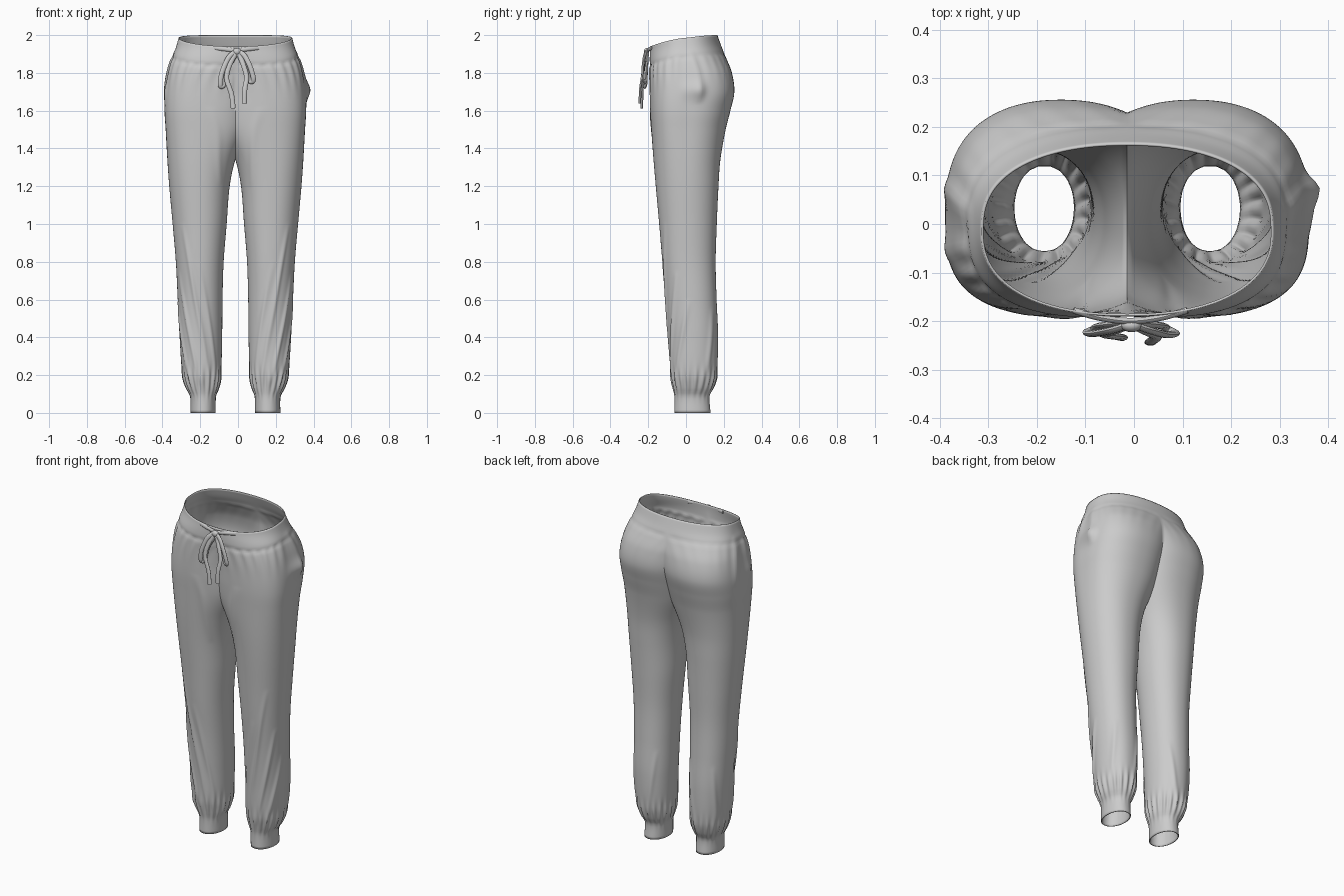
import bpy, bmesh, math
from mathutils import Vector

if "Cube" in bpy.data.objects:
    bpy.data.objects.remove(bpy.data.objects["Cube"])

MID = -0.014          # mirror plane of the garment
ZT = 1.5              # height where legs join the seat
K, M = 84, 34         # points on the outer arc and the inner thigh arc
LEG, TORSO = 100, 46  # levels
NX = 2.2

# z, outer x, inner x (negative = past the centre seam), front y, back y, front and back squareness
PROFILE = [
    (0.00, .238, .105, -.062, .130, 2.0, 2.0),
    (0.09, .240, .102, -.061, .125, 2.0, 2.0),
    (0.13, .260, .088, -.068, .144, 2.0, 2.0),
    (0.20, .280, .076, -.080, .162, 2.1, 2.0),
    (0.40, .295, .070, -.090, .170, 2.1, 2.1),
    (0.60, .305, .068, -.105, .162, 2.1, 2.1),
    (0.80, .315, .062, -.125, .157, 2.1, 2.1),
    (1.00, .332, .046, -.142, .163, 2.1, 2.1),
    (1.20, .350, .030, -.160, .172, 2.2, 2.1),
    (1.34, .360, .000, -.172, .182, 2.5, 2.2),
    (1.50, .369, -.060, -.184, .210, 3.2, 2.3),
    (1.60, .375, -.080, -.190, .235, 3.4, 2.4),
    (1.70, .372, -.095, -.192, .256, 3.4, 2.6),
    (1.80, .357, -.135, -.193, .243, 3.2, 2.7),
    (1.88, .335, -.220, -.192, .212, 2.8, 2.6),
    (1.94, .313, -.313, -.190, .188, 2.5, 2.5),
    (2.00, .297, -.297, -.187, .166, 2.4, 2.5),
]
# fabric folds: start angle, start z, end angle, end z, width, height
FOLDS = [
    (-0.9, 1.00, -1.9, 0.18, .09, .009), (-0.5, 0.75, -1.5, 0.14, .09, .009),
    (-0.1, 0.60, -1.0, 0.12, .10, .008), (-1.5, 0.80, -2.4, 0.15, .09, .006),
    (0.9, 0.55, 0.5, 0.12, .12, .006), (2.2, 0.55, 1.7, 0.12, .12, .006),
    (-1.6, 1.62, -2.3, 1.20, .10, .005), (0.05, 1.92, 0.12, 1.64, .07, .010),
]


def section(z):
    """Smoothly interpolated profile row at height z."""
    z = min(max(z, 0), 2)
    i = next(n for n in range(len(PROFILE) - 1) if z <= PROFILE[n + 1][0])
    a, b = PROFILE[i], PROFILE[i + 1]
    p, q = PROFILE[max(i - 1, 0)], PROFILE[min(i + 2, len(PROFILE) - 1)]
    h = b[0] - a[0]
    t = (z - a[0]) / h
    out = []
    for c in range(1, 7):
        m0 = (b[c] - p[c]) / (b[0] - p[0]) * h
        m1 = (q[c] - a[c]) / (q[0] - a[0]) * h
        out.append((2*t**3 - 3*t*t + 1) * a[c] + (t**3 - 2*t*t + t) * m0
                   + (3*t*t - 2*t**3) * b[c] + (t**3 - t*t) * m1)
    return out


def spow(v, e):
    return math.copysign(abs(v) ** e, v)


def flat_point(th, z):
    o, i, f, b, nf, nb = section(z)
    c, s = math.cos(th), math.sin(th)
    x = (o + i) / 2 + (o - i) / 2 * spow(c, 2 / NX)
    y = (f + b) / 2 + (b - f) / 2 * spow(s, 2 / (nf if s < 0 else nb))
    return x, y


def seam_angle(z):
    """Angle at which the section meets the centre seam."""
    o, i = section(z)[:2]
    return math.acos(max(-1, min(1, spow(-(o + i) / (o - i), NX / 2))))


def rim(s):
    return 1.985 + 0.03 * s - 0.015 * s * s


def gauss(v, w):
    return math.exp(-(v / w) ** 2)


def relief(th, z, side):
    """Folds, gathers, waistband line and pocket as an outward offset."""
    th = (th + math.pi) % (2 * math.pi) - math.pi
    d = 0
    for a0, z0, a1, z1, w, amp in FOLDS:
        t = (z0 - z) / (z0 - z1)
        if 0 < t < 1:
            d += amp * math.sin(math.pi * t) ** .7 * gauss(th - a0 - (a1 - a0) * t, w)
    h = rim(math.sin(th)) - z
    d -= .004 * gauss(h - .10, .012)
    if h > .1:
        d += .003 * math.sin(24 * th) * gauss(h - .13, .09) * (1 if th < 0 else .3)
    d += .005 * math.sin(19 * th) * gauss(z - .17, .06)
    if side > 0:
        d += .020 * gauss(th - .08, .13) * gauss(z - 1.71, .045)
    else:
        d += .008 * gauss(th + .2, .1) * gauss(z - 1.70, .05)
    return d


def surface(th, z, side):
    x, y = flat_point(th, z)
    d = relief(th, z, side)
    if z > 1.25:
        d *= min(1, max(x, 0) / .04)
    x = max(x + d * math.cos(th), 0)
    return Vector((MID + side * x, y + d * math.sin(th), z))


def crotch_height(th):
    """Height at which an inner thigh line reaches the centre seam."""
    lo, hi = 1.25, ZT
    for _ in range(30):
        m = (lo + hi) / 2
        if flat_point(th, m)[0] > 0:
            lo = m
        else:
            hi = m
    return lo


def finish(name, bm, thickness=0):
    me = bpy.data.meshes.new(name)
    bm.to_mesh(me)
    bm.free()
    ob = bpy.data.objects.new(name, me)
    bpy.context.collection.objects.link(ob)
    bpy.ops.object.select_all(action='DESELECT')
    ob.select_set(True)
    bpy.context.view_layer.objects.active = ob
    bpy.ops.object.shade_smooth_by_angle(angle=math.radians(50))
    if thickness:
        mod = ob.modifiers.new("cloth_thickness", 'SOLIDIFY')
        mod.thickness, mod.offset = thickness, -1
    return ob


# Trousers: two mirrored halves, each a leg tube that opens into half of the seat
bm = bmesh.new()
t0 = seam_angle(ZT)
angles = [-t0 + 2 * t0 * k / K for k in range(K + 1)]
angles += [t0 + (2 * math.pi - 2 * t0) * m / M for m in range(1, M)]
tops = [ZT if n <= K else crotch_height(a) for n, a in enumerate(angles)]
for side in (1, -1):
    def quad(*v):
        bm.faces.new(v if side > 0 else v[::-1])
    rows = []
    for j in range(LEG + 1):
        f = j / LEG
        rows.append([bm.verts.new(surface(a, ZT * f - (ZT - zt) * f ** 4, side))
                     for a, zt in zip(angles, tops)])
    n = K + M
    for lo, hi in zip(rows, rows[1:]):
        for i in range(n):
            quad(lo[i], lo[(i + 1) % n], hi[(i + 1) % n], hi[i])
    seat = [rows[-1][:K + 1]]
    for j in range(1, TORSO + 1):
        row = []
        for k in range(K + 1):
            u = 2 * k / K - 1
            z = ZT + (rim(math.sin(u * math.pi / 2)) - ZT) * j / TORSO
            row.append(bm.verts.new(surface(u * seam_angle(z), z, side)))
        seat.append(row)
    for lo, hi in zip(seat, seat[1:]):
        for i in range(K):
            quad(lo[i], lo[i + 1], hi[i + 1], hi[i])
seam = [v for v in bm.verts if abs(v.co.x - MID) < 1e-4]
bmesh.ops.remove_doubles(bm, verts=seam, dist=0.0008)
finish("trousers", bm, 0.005)


def ribbon(name, pts, width, thick, steps=8, sides=10):
    """Flat cord swept along a smooth path, broad side facing forward."""
    p = [Vector(q) for q in pts]
    p = [2 * p[0] - p[1]] + p + [2 * p[-1] - p[-2]]
    path = []
    for a, b, c, d in zip(p, p[1:], p[2:], p[3:]):
        for s in range(steps):
            t = s / steps
            path.append(.5 * (2*b + (c - a)*t + (2*a - 5*b + 4*c - d)*t*t + (3*b - a - 3*c + d)*t**3))
    path.append(p[-2])
    bm = bmesh.new()
    rings = []
    for i, c in enumerate(path):
        tan = (path[min(i + 1, len(path) - 1)] - path[max(i - 1, 0)]).normalized()
        wide = tan.cross(Vector((0, 1, 0))).normalized()
        deep = wide.cross(tan)
        rings.append([bm.verts.new(c + wide * width / 2 * math.cos(2 * math.pi * s / sides)
                                   + deep * thick / 2 * math.sin(2 * math.pi * s / sides)) for s in range(sides)])
    for r, q in zip(rings, rings[1:]):
        for s in range(sides):
            bm.faces.new((r[s], r[(s + 1) % sides], q[(s + 1) % sides], q[s]))
    bm.faces.new(rings[0])
    bm.faces.new(rings[-1])
    bmesh.ops.recalc_face_normals(bm, faces=bm.faces)
    finish(name, bm)


# Drawstring: band across the front, two bow loops, two tails and the knot
ribbon("drawstring_band", [(-.125, -.178, 1.932), (-.07, -.193, 1.926), (-.01, -.200, 1.920),
                           (.05, -.194, 1.926), (.11, -.178, 1.932)], .022, .014)
ribbon("left_loop", [(-.01, -.208, 1.915), (-.05, -.220, 1.88), (-.085, -.226, 1.80), (-.093, -.222, 1.735),
                     (-.075, -.212, 1.74), (-.055, -.208, 1.82), (-.01, -.203, 1.905)], .026, .014)
ribbon("right_loop", [(.00, -.208, 1.915), (.035, -.220, 1.89), (.065, -.228, 1.83), (.082, -.225, 1.765),
                      (.062, -.212, 1.76), (.045, -.208, 1.83), (.00, -.203, 1.905)], .026, .014)
ribbon("left_tail", [(-.01, -.210, 1.91), (-.045, -.222, 1.84), (-.06, -.228, 1.77),
                     (-.035, -.232, 1.69), (-.025, -.234, 1.612)], .026, .014)
ribbon("right_tail", [(.00, -.210, 1.91), (.025, -.222, 1.85), (.045, -.232, 1.78),
                      (.036, -.242, 1.71), (.034, -.244, 1.638)], .026, .014)
bm = bmesh.new()
bmesh.ops.create_uvsphere(bm, u_segments=16, v_segments=10, radius=1)
bmesh.ops.scale(bm, vec=(.022, .014, .018), verts=bm.verts)
bmesh.ops.translate(bm, vec=(-.005, -.209, 1.913), verts=bm.verts)
finish("bow_knot", bm)
